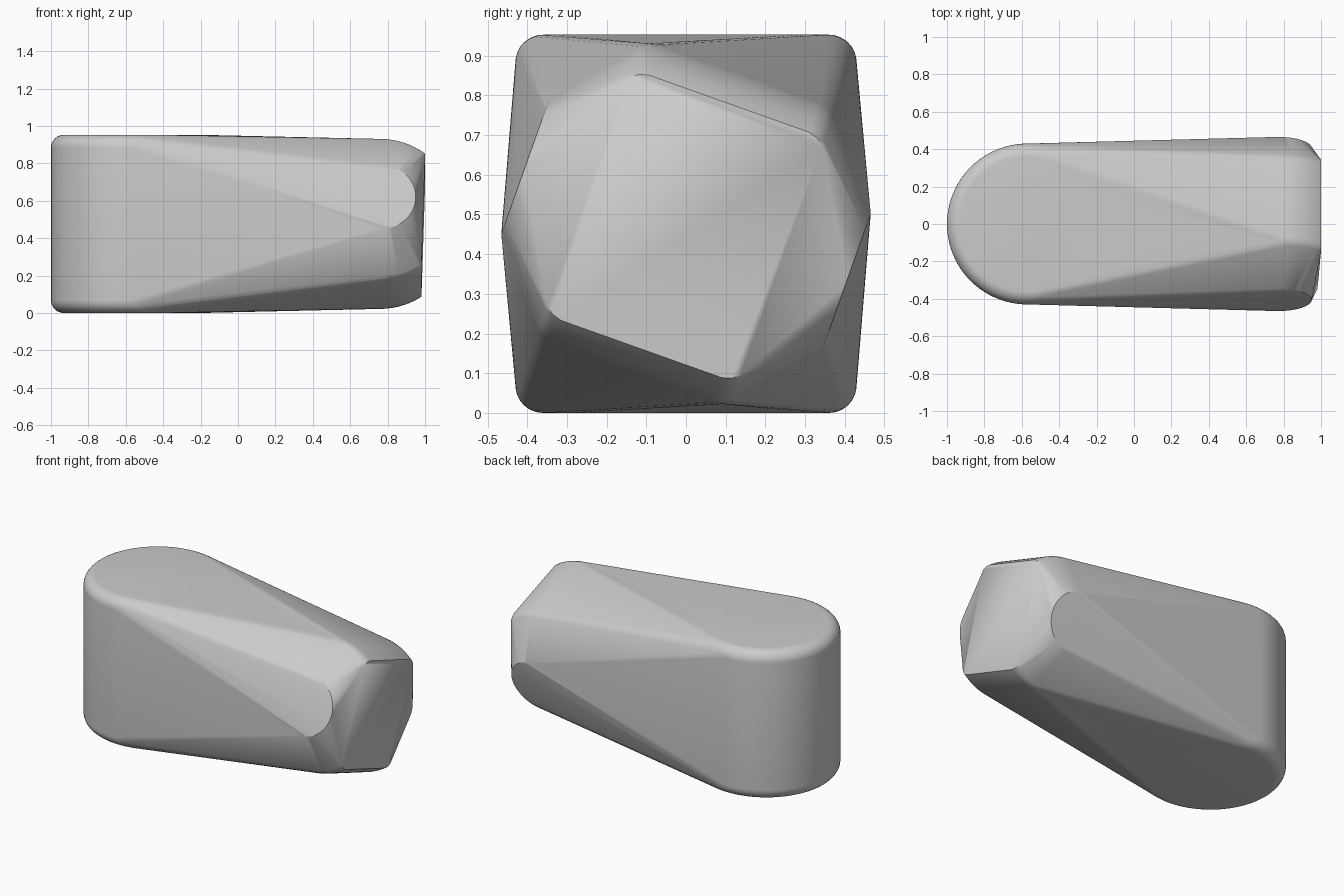
import bpy, bmesh
from math import sin, cos, pi, radians, asin
from mathutils import Vector

if "Cube" in bpy.data.objects:
    bpy.data.objects.remove(bpy.data.objects["Cube"])

H = 0.953
MID = H / 2
TILT = radians(-19.6)

bm = bmesh.new()


def tilted(x, u, v):
    """Point in the nose frame, which is rolled about the x axis."""
    c, s = cos(TILT), sin(TILT)
    bm.verts.new((x, u * c - v * s, MID + u * s + v * c))


# Round tail: upright cylinder with filleted rims
R, F, N = 0.43, 0.07, 96
for k in range(9):
    a = k / 8 * pi / 2
    r, dz = R - F + F * sin(a), F - F * cos(a)
    for i in range(N):
        t = 2 * pi * i / N
        for z in (dz, H - dz):
            bm.verts.new((-0.57 + r * cos(t), r * sin(t), z))

# Nose: round discs at both ends of the tilted axis
for side in (-1, 1):
    for i in range(64):
        t = 2 * pi * i / 64
        tilted(0.77 + 0.18 * cos(t), side * 0.43, 0.18 * sin(t))

# Nose: curved shoulders above and below, ending at the flat tip
for u, r in ((0.215, 0.403), (0.24, 0.397), (0.258, 0.385)):
    for side in (-1, 1):
        for up, tip in ((1, 1.0), (-1, 0.981)):
            end = asin((tip - 0.757) / r)
            for i in range(13):
                a = end * i / 12
                tilted(0.757 + r * sin(a), side * u, up * r * cos(a))

# Wrap everything in one convex skin
res = bmesh.ops.convex_hull(bm, input=bm.verts[:])
loose = [v for v in bm.verts if not v.link_faces]
bmesh.ops.delete(bm, geom=loose, context='VERTS')
bmesh.ops.dissolve_limit(bm, angle_limit=radians(0.1),
                         verts=bm.verts[:], edges=bm.edges[:])
bmesh.ops.recalc_face_normals(bm, faces=bm.faces[:])

mesh = bpy.data.meshes.new("rounded_wedge_body")
bm.to_mesh(mesh)
bm.free()
body = bpy.data.objects.new("rounded_wedge_body", mesh)
bpy.context.collection.objects.link(body)
bpy.context.view_layer.objects.active = body
body.select_set(True)
bpy.ops.object.shade_smooth_by_angle(angle=radians(30))
